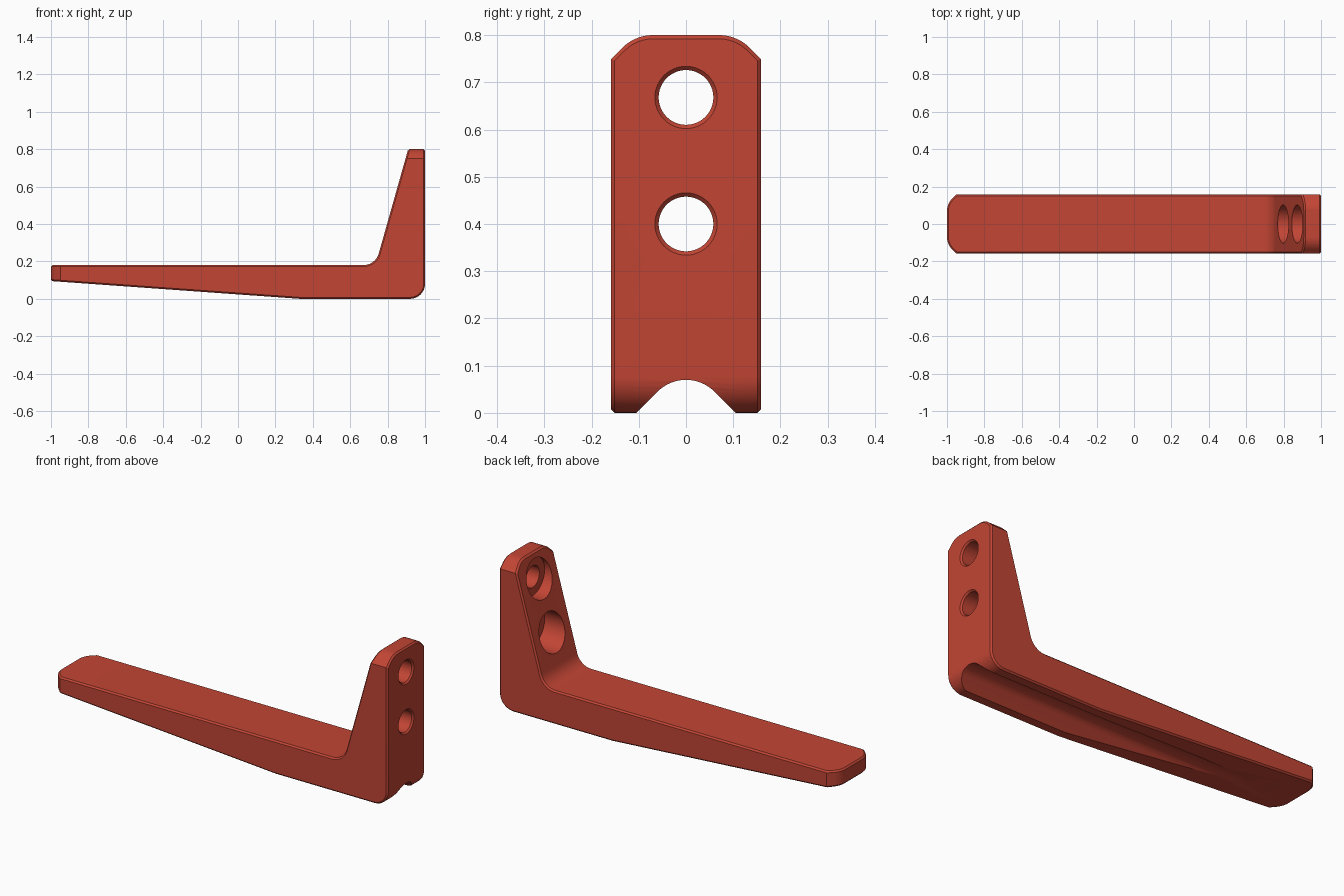
import bpy, bmesh, math
from mathutils import Vector

if "Cube" in bpy.data.objects:
    bpy.data.objects.remove(bpy.data.objects["Cube"])

HALF_W = 0.159


def arc(cx, cy, r, a0, a1, n=12):
    """Points along an arc, angles in degrees."""
    return [(cx + r * math.cos(math.radians(a0 + (a1 - a0) * i / n)),
             cy + r * math.sin(math.radians(a0 + (a1 - a0) * i / n))) for i in range(n + 1)]


def fillet(prev, corner, nxt, r, n=10):
    """Rounded corner between two straight edges."""
    p, c, q = Vector(prev), Vector(corner), Vector(nxt)
    u, v = (p - c).normalized(), (q - c).normalized()
    half = u.angle(v) / 2
    centre = c + (u + v).normalized() * (r / math.sin(half))
    s = c + u * (r / math.tan(half)) - centre
    e = c + v * (r / math.tan(half)) - centre
    turn = s.angle(e)
    return [tuple(centre + (s * math.sin((1 - t) * turn) + e * math.sin(t * turn)) / math.sin(turn))
            for t in [i / n for i in range(n + 1)]]


def prism(name, pts, to3d, lo, hi):
    """Closed outline extruded between two depths."""
    bm = bmesh.new()
    face = bm.faces.new([bm.verts.new(to3d(a, b, lo)) for a, b in pts])
    ext = bmesh.ops.extrude_face_region(bm, geom=[face])
    shift = Vector(to3d(0, 0, hi)) - Vector(to3d(0, 0, lo))
    bmesh.ops.translate(bm, vec=shift, verts=[g for g in ext["geom"] if isinstance(g, bmesh.types.BMVert)])
    bmesh.ops.recalc_face_normals(bm, faces=bm.faces)
    return to_object(name, bm)


def round_cutter(name, z, sections):
    """Turned cutter along x from (x, radius) sections."""
    bm = bmesh.new()
    n = 48
    rings = [[bm.verts.new((x, r * math.cos(2 * math.pi * i / n), z + r * math.sin(2 * math.pi * i / n)))
              for i in range(n)] for x, r in sections]
    for a, b in zip(rings, rings[1:]):
        for i in range(n):
            bm.faces.new((a[i], a[(i + 1) % n], b[(i + 1) % n], b[i]))
    bm.faces.new(rings[0])
    bm.faces.new(rings[-1])
    bmesh.ops.recalc_face_normals(bm, faces=bm.faces)
    return to_object(name, bm)


def to_object(name, bm):
    mesh = bpy.data.meshes.new(name)
    bm.to_mesh(mesh)
    bm.free()
    ob = bpy.data.objects.new(name, mesh)
    bpy.context.collection.objects.link(ob)
    return ob


def boolean(ob, cutter, operation):
    cutter.hide_render = True
    mod = ob.modifiers.new(cutter.name, 'BOOLEAN')
    mod.operation, mod.solver, mod.object = operation, 'EXACT', cutter


def along_x(a, b, d): return (d, a, b)
def along_y(a, b, d): return (a, d, b)
def along_z(a, b, d): return (a, b, d)


# L-shaped side profile, with a filleted inner corner and a rounded heel
top_slant, inner = (0.938, 0.9), (0.735, 0.18)
profile = [(-1.1, 0.18)]
profile += fillet((-1.1, 0.18), inner, top_slant, 0.086)
profile += [top_slant, (1.0, 0.9)]
profile += fillet((1.0, 0.9), (1.0, 0.0), (0.33, 0.0), 0.08)
profile += [(0.33, 0.0), (-1.1, 0.102)]
bracket = prism("bracket", profile, along_y, -0.3, 0.3)

# Outline from above: tapered tip and straight sides
d = 0.092
tip = arc(-1 + d, 0.07, d, 180, 135) + [(-0.948, HALF_W), (1.2, HALF_W)]
plan = prism("plan_outline", tip + [(x, -y) for x, y in reversed(tip)], along_z, -0.2, 1.2)

# Outline from behind: softened top corners
crown = arc(0.07, 0.8 - d, d, 90, 45) + [(0.3, 0.608), (0.3, -0.2)]
back = prism("back_outline", crown + [(-y, z) for y, z in reversed(crown)], along_x, -1.3, 1.3)

boolean(bracket, plan, 'INTERSECT')
boolean(bracket, back, 'INTERSECT')

# Small chamfer on the sharp outer edges
bevel = bracket.modifiers.new("edge_chamfer", 'BEVEL')
bevel.width, bevel.segments = 0.008, 1
bevel.limit_method, bevel.angle_limit = 'ANGLE', math.radians(50)
bevel.use_clamp_overlap = False

# Groove under the foot
groove_pts = [(0.155, -0.05)] + arc(0, -0.015, 0.085, 45, 135, 20) + [(-0.155, -0.05)]
cutters = [prism("groove_cutter", groove_pts, along_x, -1.3, 1.3)]

# Counterbored screw holes through the upright
for label, z in (("upper", 0.668), ("lower", 0.40)):
    cutters.append(round_cutter(label + "_hole_cutter", z, [
        (0.6, 0.102), (0.912, 0.102), (0.912, 0.058), (0.992, 0.058), (1.012, 0.078)]))
for c in cutters:
    boolean(bracket, c, 'DIFFERENCE')

# Bake the modifiers, drop the helpers and shade
bpy.context.view_layer.objects.active = bracket
bracket.select_set(True)
bpy.ops.object.convert(target='MESH')
for helper in [plan, back] + cutters:
    bpy.data.objects.remove(helper)
bpy.ops.object.shade_smooth_by_angle(angle=math.radians(25))

red = bpy.data.materials.new("brick_red")
red.diffuse_color = (0.54, 0.06, 0.035, 1)
red.use_nodes = True
red.node_tree.nodes["Principled BSDF"].inputs["Base Color"].default_value = red.diffuse_color
bracket.data.materials.clear()
bracket.data.materials.append(red)
for p in bracket.data.polygons:
    p.material_index = 0
